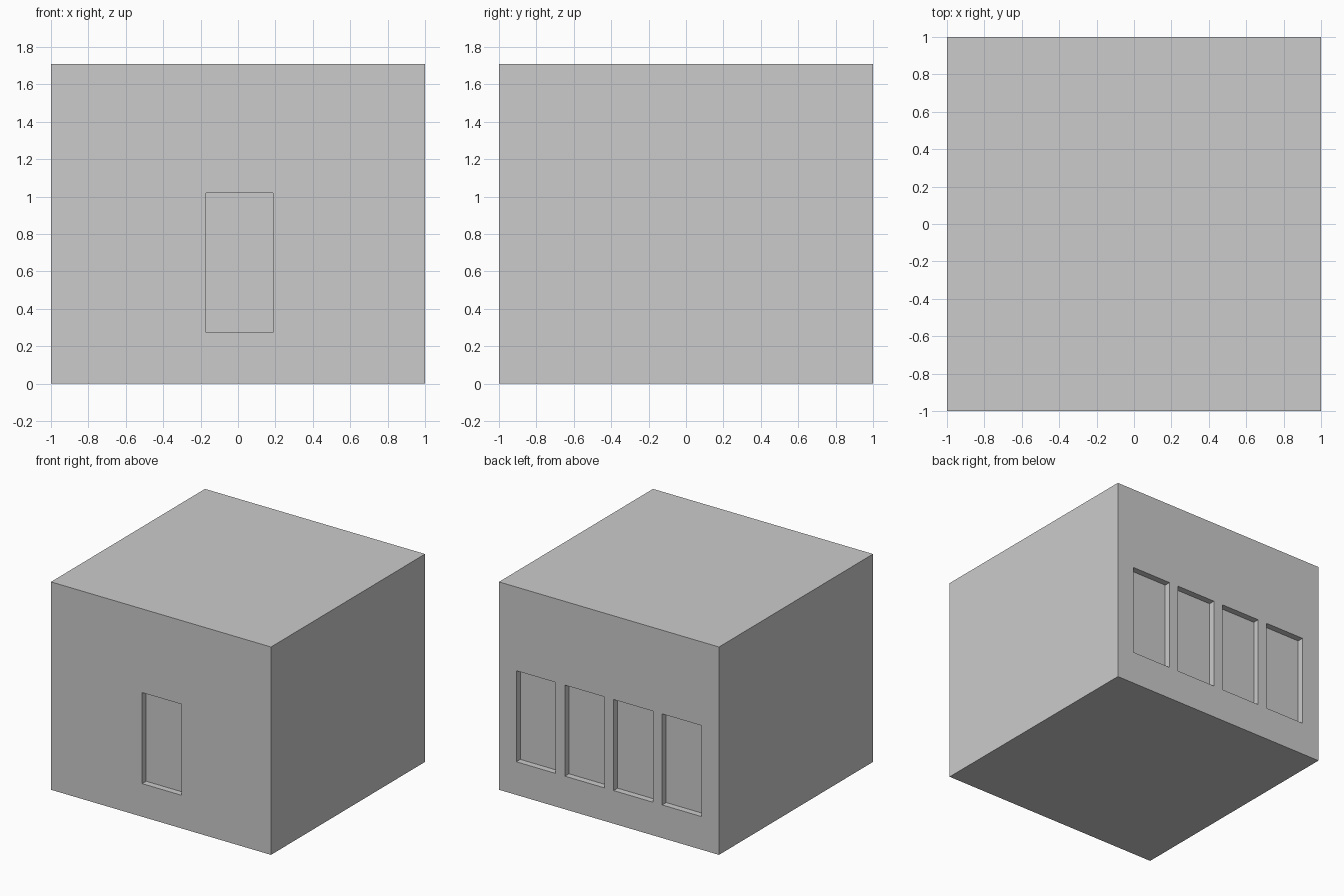
import bpy

if "Cube" in bpy.data.objects:
    bpy.data.objects.remove(bpy.data.objects["Cube"])

HEIGHT = 1.708
WIN_W, WIN_Z0, WIN_Z1, DEPTH = 0.358, 0.272, 1.02, 0.052


def box(name, lo, hi):
    centre = [(a + b) / 2 for a, b in zip(lo, hi)]
    bpy.ops.mesh.primitive_cube_add(size=1, location=centre)
    ob = bpy.context.object
    ob.name = name
    ob.scale = [b - a for a, b in zip(lo, hi)]
    bpy.ops.object.transform_apply(location=True, rotation=False, scale=True)
    return ob


# Solid building block
building = box("building", (-1, -1, 0), (1, 1, HEIGHT))


def recess(x, side):
    """Cut a shallow window recess into the front (-1) or back (+1) wall."""
    inner, outer = side * (1 - DEPTH), side * 1.1
    cutter = box("window_cutter",
                 (x - WIN_W / 2, min(inner, outer), WIN_Z0),
                 (x + WIN_W / 2, max(inner, outer), WIN_Z1))
    cutter.hide_render = True
    mod = building.modifiers.new("window_recess", 'BOOLEAN')
    mod.operation = 'DIFFERENCE'
    mod.solver = 'EXACT'
    mod.object = cutter
    bpy.context.view_layer.objects.active = building
    bpy.ops.object.modifier_apply(modifier=mod.name)
    bpy.data.objects.remove(cutter, do_unlink=True)


# Single window in front, row of four at the back
recess(0.008, -1)
for i in range(4):
    recess(-0.663 + 0.442 * i, 1)
